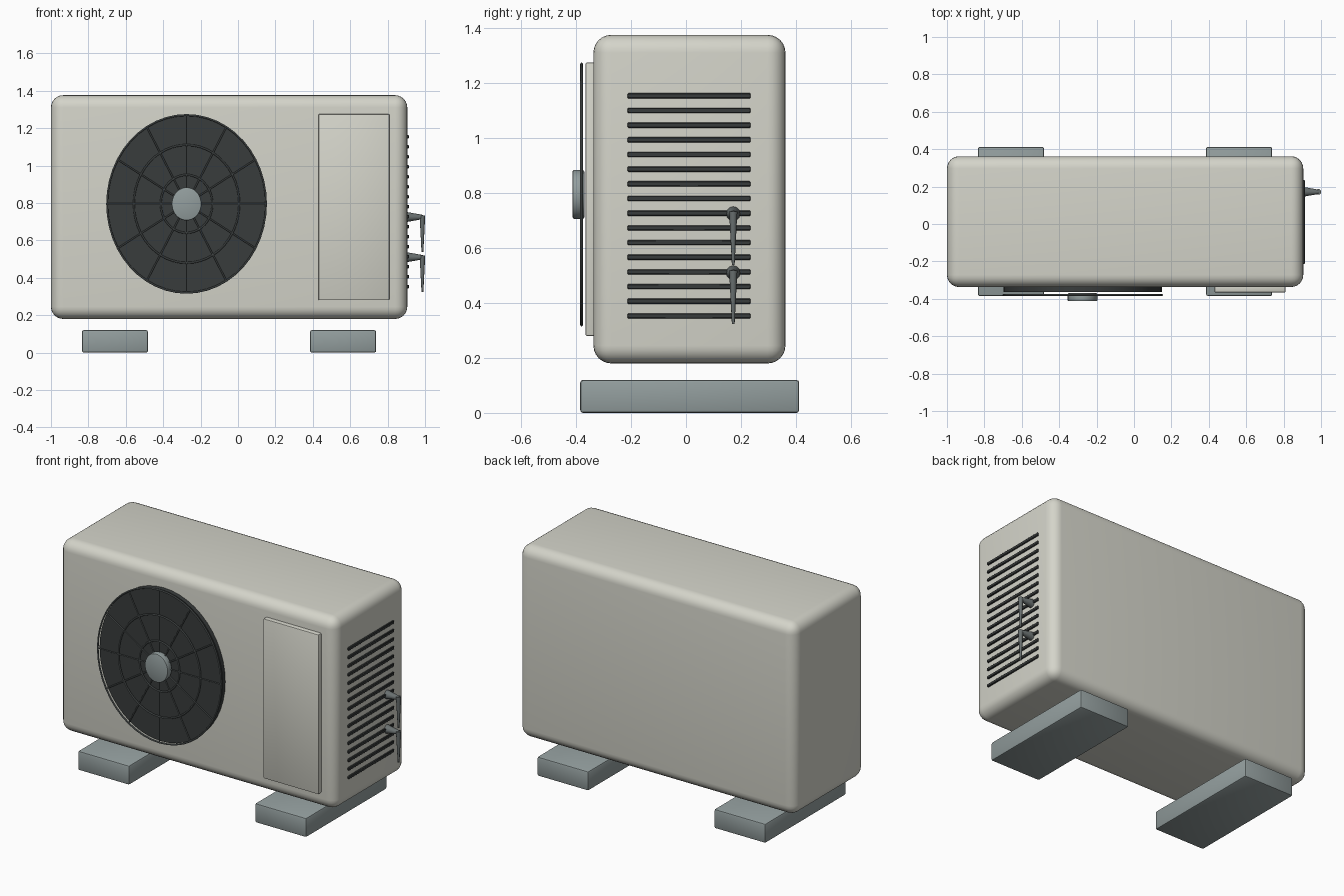
import bpy, math
from mathutils import Vector

if "Cube" in bpy.data.objects:
    bpy.data.objects.remove(bpy.data.objects["Cube"])


def material(name, rgb):
    m = bpy.data.materials.new(name)
    m.diffuse_color = (*rgb, 1)
    m.use_nodes = True
    m.node_tree.nodes["Principled BSDF"].inputs["Base Color"].default_value = m.diffuse_color
    return m


CREAM = material("cream_paint", (0.66, 0.66, 0.59))
DARK = material("dark_plastic", (0.04, 0.045, 0.045))
STEEL = material("grey_steel", (0.29, 0.34, 0.34))
WIRE = material("wire_grey", (0.14, 0.16, 0.16))


def finish(ob, name, mat):
    ob.name = name
    ob.data.materials.append(mat)
    bpy.ops.object.shade_smooth_by_angle(angle=math.radians(40))
    return ob


def box(name, lo, hi, mat, bevel=0.0, segments=2):
    lo, hi = Vector(lo), Vector(hi)
    bpy.ops.mesh.primitive_cube_add(size=1, location=(lo + hi) / 2)
    ob = bpy.context.object
    ob.scale = hi - lo
    bpy.ops.object.transform_apply(location=False, rotation=False, scale=True)
    if bevel:
        mod = ob.modifiers.new("bevel", 'BEVEL')
        mod.width, mod.segments = bevel, segments
        bpy.ops.object.modifier_apply(modifier="bevel")
    return finish(ob, name, mat)


def cone(name, a, b, r1, r2, mat, sides=12):
    a, b = Vector(a), Vector(b)
    bpy.ops.mesh.primitive_cone_add(vertices=sides, radius1=r1, radius2=r2, depth=(b - a).length,
                                    location=(a + b) / 2,
                                    rotation=(b - a).to_track_quat('Z', 'Y').to_euler())
    return finish(bpy.context.object, name, mat)


# The fan is slightly oval: taller than wide
FX, FZ, RX, RZ = -0.275, 0.795, 0.43, 0.48


def oval_disc(name, k, y0, y1, mat, bevel=0.0):
    bpy.ops.mesh.primitive_cylinder_add(vertices=48, radius=1, depth=y1 - y0,
                                        location=(FX, (y0 + y1) / 2, FZ), rotation=(math.pi / 2, 0, 0))
    ob = bpy.context.object
    ob.scale = (RX * k, RZ * k, 1)
    bpy.ops.object.transform_apply(location=False, rotation=False, scale=True)
    if bevel:
        mod = ob.modifiers.new("bevel", 'BEVEL')
        mod.width, mod.segments, mod.limit_method = bevel, 2, 'ANGLE'
        bpy.ops.object.modifier_apply(modifier="bevel")
    return finish(ob, name, mat)


def oval_ring(name, k, y, thick):
    bpy.ops.mesh.primitive_torus_add(major_segments=48, minor_segments=8, major_radius=1,
                                     minor_radius=thick, location=(FX, y, FZ),
                                     rotation=(math.pi / 2, 0, 0))
    ob = bpy.context.object
    ob.scale = (RX * k - thick, RZ * k - thick, 1)
    for v in ob.data.vertices:   # keep wire thin after the ring is scaled up
        d = math.hypot(v.co.x, v.co.y)
        f = (1 + (d - 1) / (0.45 * k)) / d
        v.co.x *= f
        v.co.y *= f
    bpy.ops.object.transform_apply(location=False, rotation=False, scale=True)
    return finish(ob, name, WIRE)


# Casing, front access panel and feet
box("casing", (-1, -0.337, 0.18), (0.905, 0.362, 1.376), CREAM, 0.065, 6)
box("access_panel", (0.43, -0.366, 0.28), (0.81, -0.32, 1.275), CREAM, 0.006)
for side, x in (("left", -0.835), ("right", 0.385)):
    box(side + "_foot", (x, -0.385, 0), (x + 0.354, 0.412, 0.12), STEEL, 0.01)

# Fan opening, wire guard and hub
oval_disc("fan_opening", 0.985, -0.364, -0.32, DARK)
for i, k in enumerate((1.0, 0.667, 0.333)):
    oval_ring(f"guard_ring_{i}", k, -0.38, 0.005)
for i in range(12):
    a = i * math.pi / 6
    cone(f"guard_spoke_{i}", (FX, -0.38, FZ),
         (FX + 0.99 * RX * math.cos(a), -0.38, FZ + 0.99 * RZ * math.sin(a)), 0.004, 0.004, WIRE, 6)
oval_disc("fan_hub", 0.185, -0.413, -0.37, STEEL, 0.006)

# Side louvres
for i in range(16):
    z = 0.353 + i * 0.0534
    box(f"louvre_{i}", (0.89, -0.213, z - 0.0095), (0.914, 0.235, z + 0.0095), DARK, 0.003, 1)

# Tapered service pipes on the right side
for name, z in (("upper", 0.725), ("lower", 0.51)):
    cone(name + "_valve", (0.9, 0.172, z), (0.99, 0.172, z), 0.027, 0.011, WIRE)
    cone(name + "_pipe", (0.986, 0.172, z + 0.008), (0.986, 0.172, z - 0.187), 0.015, 0.005, WIRE)
